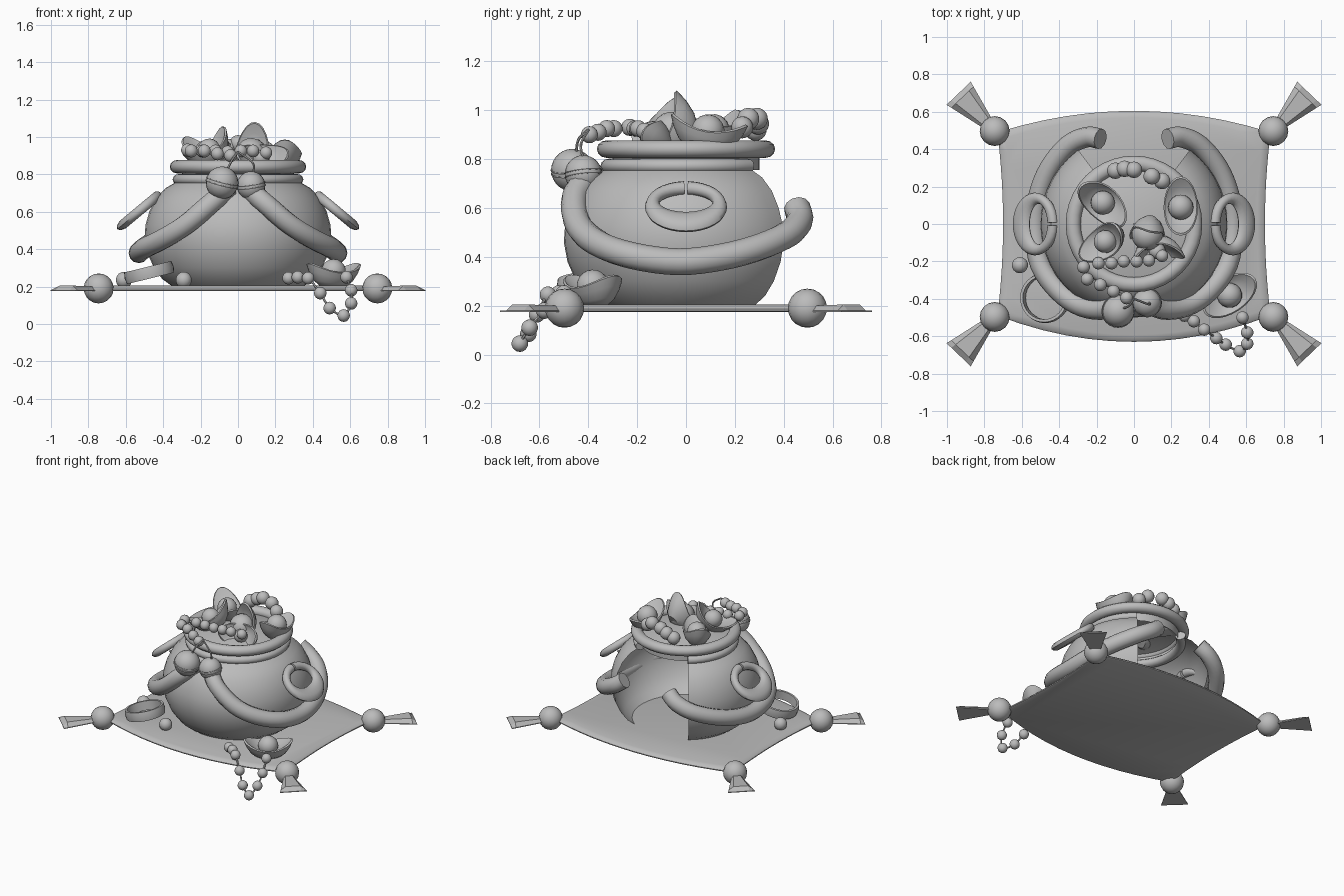
import bpy, bmesh, math
from mathutils import Vector, Matrix, Euler

if "Cube" in bpy.data.objects:
    bpy.data.objects.remove(bpy.data.objects["Cube"])

grey = bpy.data.materials.new("plain_grey")
grey.diffuse_color = (0.5, 0.5, 0.5, 1)
grey.use_nodes = True
grey.node_tree.nodes["Principled BSDF"].inputs["Base Color"].default_value = grey.diffuse_color


def finish(bm, name, smooth=40):
    me = bpy.data.meshes.new(name)
    bmesh.ops.recalc_face_normals(bm, faces=bm.faces)
    bm.to_mesh(me)
    bm.free()
    ob = bpy.data.objects.new(name, me)
    bpy.context.collection.objects.link(ob)
    me.materials.append(grey)
    bpy.ops.object.select_all(action='DESELECT')
    ob.select_set(True)
    bpy.context.view_layer.objects.active = ob
    bpy.ops.object.shade_smooth_by_angle(angle=math.radians(smooth))
    return ob


def skin(bm, rings, caps=False):
    """Join equal rings of points with quads."""
    rows = [[bm.verts.new(p) for p in r] for r in rings]
    for a, b in zip(rows, rows[1:]):
        for i in range(len(a)):
            j = (i + 1) % len(a)
            bm.faces.new((a[i], a[j], b[j], b[i]))
    if caps:
        bm.faces.new(rows[0])
        bm.faces.new(rows[-1])


def lathe(name, profile, a0=0, a1=360, steps=40, loop=False):
    """Turn a profile of (radius, z) about the z axis, fully or in part."""
    bm = bmesh.new()
    full = a1 - a0 >= 360
    rows = []
    for k in range(steps if full else steps + 1):
        t = math.radians(a0 + (a1 - a0) * k / steps)
        rows.append([bm.verts.new((r * math.cos(t), r * math.sin(t), z)) for r, z in profile])
    m = len(profile)
    for a, b in list(zip(rows, rows[1:])) + ([(rows[-1], rows[0])] if full else []):
        for i in range(m if loop else m - 1):
            j = (i + 1) % m
            bm.faces.new((a[i], b[i], b[j], a[j]))
    if loop and not full:
        bm.faces.new(rows[0])
        bm.faces.new(rows[-1])
    return finish(bm, name)


def oval(cr, cz, rr, rz, n=12):
    return [(cr + rr * math.cos(2 * math.pi * i / n), cz + rz * math.sin(2 * math.pi * i / n)) for i in range(n)]


def spline(pts, per=6):
    """Smooth path through the points."""
    p = [Vector(q) for q in pts]
    p = [2 * p[0] - p[1]] + p + [2 * p[-1] - p[-2]]
    out = []
    for i in range(1, len(p) - 2):
        a, b, c, d = p[i - 1:i + 3]
        for k in range(per):
            t = k / per
            out.append(0.5 * (2 * b + (c - a) * t + (2 * a - 5 * b + 4 * c - d) * t * t
                              + (3 * b - a - 3 * c + d) * t ** 3))
    return out + [p[-2]]


def tube(name, path, r, sides=12):
    bm = bmesh.new()
    rings = []
    for i, p in enumerate(path):
        d = (path[min(i + 1, len(path) - 1)] - path[max(i - 1, 0)]).normalized()
        u = d.cross(Vector((0, 0, 1)) if abs(d.z) < 0.95 else Vector((0, 1, 0))).normalized()
        v = u.cross(d)
        rings.append([p + r * (u * math.cos(2 * math.pi * k / sides) + v * math.sin(2 * math.pi * k / sides))
                      for k in range(sides)])
    skin(bm, rings, caps=True)
    return finish(bm, name)


def beads(name, centres, r, u=14, v=9):
    bm = bmesh.new()
    for c in centres:
        bmesh.ops.create_uvsphere(bm, u_segments=u, v_segments=v, radius=r, matrix=Matrix.Translation(c))
    return finish(bm, name)


# Cushion: bulging front and back, slightly hollow sides
def outline(s, z, n=12):
    sides = ((1, 0, 0, -1, -0.49, -0.14), (0, 1, 1, 0, 0.73, -0.03),
             (-1, 0, 0, 1, 0.49, 0.115), (0, -1, -1, 0, 0.73, -0.03))
    pts = []
    for dx, dy, nx, ny, base, bulge in sides:
        for i in range(n):
            t = -1 + 2 * i / n
            off = abs(base) + (abs(bulge) if ny else bulge) * (1 - t * t)
            pts.append(((0.73 * t * dx + nx * off) * s, (0.49 * t * dy + ny * off) * s, z))
    return pts


bm = bmesh.new()
skin(bm, [outline(0.985, 0.175), outline(0.998, 0.179), outline(1, 0.186),
          outline(0.985, 0.196), outline(0.94, 0.205)], caps=True)
finish(bm, "cushion")

# Corner beads and flared tassels
beads("corner_bead", [(sx * 0.745, sy * 0.497, 0.19) for sx in (-1, 1) for sy in (-1, 1)], 0.08, 16, 10)
bm = bmesh.new()
for sx in (-1, 1):
    for sy in (-1, 1):
        d = Vector((0.69 * sx, 0.724 * sy, 0))
        w = Vector((-0.724 * sx, 0.69 * sy, 0))
        o = Vector((0.745 * sx, 0.497 * sy, 0))

        def section(along, half, top):
            return [o + d * along + w * h + Vector((0, 0, z)) for h, z in
                    ((-half, 0.175), (half, 0.175), (half, 0.18), (half * .6, top), (-half * .6, top), (-half, 0.18))]
        skin(bm, [section(0.04, 0.03, 0.2), section(0.25, 0.082, 0.205), section(0.279, 0.09, 0.18)], caps=True)
finish(bm, "tassel", 20)

# Pot body and neck roll, open in a sector at the back; full rim on top
lathe("pot_body", [(0.35, 0.2), (0.405, 0.24), (0.45, 0.3), (0.485, 0.38), (0.5, 0.46), (0.495, 0.53),
                   (0.475, 0.6), (0.44, 0.67), (0.39, 0.725), (0.33, 0.76)], 127, 413, 36)
lathe("neck_roll", oval(0.315, 0.772, 0.035, 0.03), 127, 413, 36, True)
lathe("pot_rim", oval(0.325, 0.841, 0.04, 0.036), loop=True)
# Heap that fills the mouth of the pot
lathe("treasure_heap", [(0.3, 0.755), (0.3, 0.83), (0.2, 0.855), (0.1, 0.868), (0.002, 0.872)])

# Draped sash and flat side handles, mirrored left and right
drape = [(0.05, -0.40, 0.73), (0.15, -0.455, 0.64), (0.28, -0.44, 0.53), (0.40, -0.36, 0.455), (0.50, -0.22, 0.405),
         (0.53, -0.03, 0.38), (0.51, 0.15, 0.40), (0.45, 0.30, 0.44), (0.35, 0.42, 0.495), (0.25, 0.465, 0.55),
         (0.18, 0.455, 0.60)]
for s, side in ((-1, "left"), (1, "right")):
    tube("sash_" + side, spline([(s * x, y, z) for x, y, z in drape], 4), 0.055)
    bm = bmesh.new()
    down, out = Vector((s * 0.77, 0, -0.64)), Vector((s * 0.64, 0, 0.77))
    rings = []
    for k in range(33):
        t = math.radians(3 + 354 * k / 32)
        outer = Vector((s * 0.525, 0.168 * math.sin(t), 0.607)) + down * (0.005 - 0.152 * math.cos(t))
        inner = Vector((s * 0.525, 0.108 * math.sin(t), 0.607)) + down * (-0.022 - 0.066 * math.cos(t))
        mid, half = (outer + inner) / 2, (outer - inner) / 2
        rings.append([mid + half * math.cos(a) + out * 0.027 * math.sin(a)
                      for a in (2 * math.pi * j / 10 for j in range(10))])
    skin(bm, rings, caps=True)
    finish(bm, "handle_" + side, 50)

# Two round bells with raised seams, and their cord
for i, (c, r) in enumerate((((-0.085, -0.465, 0.755), 0.087), ((0.07, -0.42, 0.74), 0.076))):
    beads("bell", [c], r, 20, 14)
    for dz in (-0.008, 0.008):
        seam = lathe("bell_seam", oval(r, dz, 0.003, 0.003, 6), steps=24, loop=True)
        seam.location = c
        seam.rotation_euler = (0.1, 0.25 - 0.4 * i, 0)
tube("bell_cord", spline([(-0.06, -0.45, 0.82), (-0.03, -0.44, 0.88), (0.0, -0.40, 0.92)]), 0.006, 6)
tube("bell_cord_second", spline([(0.0, -0.40, 0.92), (0.08, -0.43, 0.86), (0.08, -0.42, 0.80)]), 0.006, 6)


# Boat-shaped ingots with a ball in the middle
def ingot(name, loc, rot, size=1.0, ball=0.065, lift=0.07):
    bm = bmesh.new()
    n = 24
    rings = []
    for s, z, k in ((0.45, 0, 0), (0.72, 0.02, 0.3), (0.9, 0.05, 0.65), (1, 0.075, 1),
                    (0.93, 0.08, 1), (0.7, 0.06, 0.7), (0.35, 0.05, 0.2)):
        rings.append([(0.16 * s * math.cos(a), 0.092 * s * math.sin(a), z - 0.05 + lift * k * math.cos(a) ** 2)
                      for a in (2 * math.pi * i / n for i in range(n))])
    skin(bm, rings, caps=True)
    bmesh.ops.create_uvsphere(bm, u_segments=16, v_segments=10, radius=ball, matrix=Matrix.Translation((0, 0, 0.03)))
    bmesh.ops.transform(bm, verts=bm.verts, matrix=Matrix.Translation(loc) @ Euler(rot).to_matrix().to_4x4()
                        @ Matrix.Scale(size, 4))
    finish(bm, name)


ingot("ingot_back_left", (-0.165, 0.12, 0.89), (0.2, 0.1, -0.75))
ingot("ingot_right", (0.25, 0.085, 0.885), (0, 0.15, 1.57), 1.0, 0.068, 0.05)
ingot("ingot_front_left", (-0.14, -0.09, 0.905), (-0.2, -0.5, 0.65), 0.95)
ingot("ingot_upright", (0.075, -0.03, 0.895), (0.2, -1.05, 1.2), 1.0, 0.085)
ingot("ingot_front_right", (0.12, -0.12, 0.875), (1.1, 0, 0.15), 0.9, 0.05)
ingot("ingot_on_cushion", (0.51, -0.38, 0.25), (0.05, 0, 0.6), 1.03, 0.065, 0.045)

# Bead strands
beads("front_strand", [(-0.27, -0.23, 0.93), (-0.25, -0.295, 0.925), (-0.18, -0.325, 0.925),
                       (-0.11, -0.36, 0.91), (-0.04, -0.395, 0.90)], 0.035)
beads("middle_strand", [(-0.19, -0.21, 0.925), (-0.12, -0.21, 0.925), (-0.055, -0.2, 0.92),
                        (0.015, -0.2, 0.925), (0.08, -0.195, 0.925), (0.15, -0.17, 0.915)], 0.034)
beads("back_strand", [(-0.10, 0.285, 0.92), (-0.05, 0.295, 0.945), (0.0, 0.29, 0.965),
                      (0.095, 0.255, 0.965), (0.15, 0.23, 0.93)], 0.045)
hang = [(0.27, -0.49, 0.245), (0.32, -0.52, 0.25), (0.375, -0.565, 0.245), (0.44, -0.61, 0.165), (0.49, -0.645, 0.085),
        (0.565, -0.68, 0.045), (0.605, -0.64, 0.11), (0.605, -0.58, 0.18), (0.58, -0.50, 0.25)]
beads("hanging_strand", hang, 0.034)
tube("strand_thread", spline(hang, 3), 0.006, 6)

# Bracelet and loose pearls on the cushion
band = lathe("bracelet", [(0.115, -0.032), (0.13, -0.032), (0.135, 0), (0.13, 0.032), (0.115, 0.032)],
             steps=32, loop=True)
band.location = (-0.475, -0.395, 0.275)
band.rotation_euler = (0, -0.24, 0)
beads("loose_pearl", [(-0.61, -0.22, 0.235), (-0.29, -0.42, 0.235)], 0.044)
